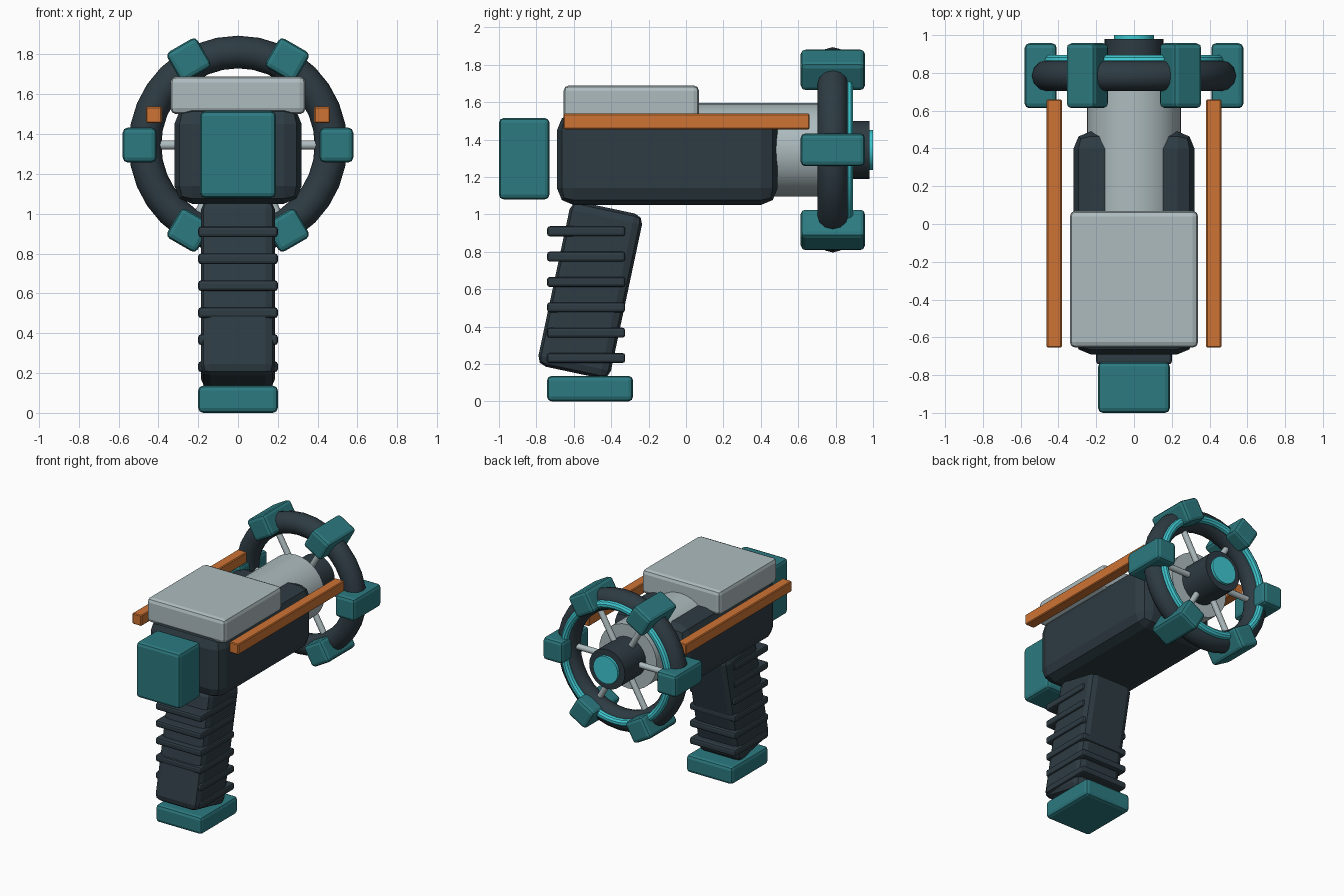
import bpy
import math
from mathutils import Matrix, Vector

if "Cube" in bpy.data.objects:
    bpy.data.objects.remove(bpy.data.objects["Cube"])


def material(name, rgb):
    m = bpy.data.materials.new(name)
    m.diffuse_color = (*rgb, 1)
    m.use_nodes = True
    m.node_tree.nodes["Principled BSDF"].inputs["Base Color"].default_value = m.diffuse_color
    return m


SLATE = material("dark slate", (0.027, 0.044, 0.056))
TEAL = material("teal", (0.025, 0.195, 0.216))
GREY = material("light grey", (0.42, 0.50, 0.52))
ORANGE = material("orange", (0.62, 0.174, 0.034))
CYAN = material("bright cyan", (0.05, 0.58, 0.64))

AXIS_Z = 1.345   # height of the barrel and wheel axis
WHEEL_Y = 0.785  # wheel plane


def finish(name, mat, bevel=0, segments=2, smooth=False):
    ob = bpy.context.object
    ob.name = name
    ob.data.materials.append(mat)
    if smooth:
        bpy.ops.object.shade_smooth_by_angle(angle=math.radians(35))
    if bevel:
        mod = ob.modifiers.new("bevel", 'BEVEL')
        mod.width = bevel
        mod.segments = segments
        mod.limit_method = 'ANGLE'
    return ob


def box(name, mat, x, y, z, bevel=0.02, segments=2):
    """Box given by its (min, max) range on each axis."""
    bpy.ops.mesh.primitive_cube_add(size=1)
    ob = bpy.context.object
    size = Vector([r[1] - r[0] for r in (x, y, z)])
    mid = Vector([(r[1] + r[0]) / 2 for r in (x, y, z)])
    ob.data.transform(Matrix.Diagonal((*size, 1)))
    ob.location = mid
    return finish(name, mat, bevel, segments)


def rod(name, mat, start, end, radius, verts=32, bevel=0):
    start, end = Vector(start), Vector(end)
    d = end - start
    bpy.ops.mesh.primitive_cylinder_add(radius=radius, depth=d.length, vertices=verts,
                                        location=(start + end) / 2,
                                        rotation=d.to_track_quat('Z', 'Y').to_euler())
    return finish(name, mat, bevel, smooth=True)


def ring(name, mat, y, major, minor, major_segments, minor_segments):
    bpy.ops.mesh.primitive_torus_add(location=(0, y, AXIS_Z), rotation=(math.pi / 2, 0, 0),
                                     major_radius=major, minor_radius=minor,
                                     major_segments=major_segments,
                                     minor_segments=minor_segments)
    return finish(name, mat, smooth=True)


# Body, top plate and front block
box("body", SLATE, (-0.32, 0.32), (-0.69, 0.49), (1.05, 1.54), 0.09)
box("top_plate", GREY, (-0.34, 0.34), (-0.655, 0.07), (1.50, 1.69), 0.03)
box("front_block", TEAL, (-0.19, 0.19), (-1.0, -0.73), (1.08, 1.515), 0.025)

# Tilted grip with level ridges and a foot
grip = box("grip", SLATE, (-0.187, 0.187), (-0.71, -0.314), (0.145, 1.045), 0.05)
grip.rotation_euler.x = -math.radians(12)
for i in range(6):
    z = 0.232 + i * 0.1355
    box("grip_ridge", SLATE, (-0.2, 0.2), (-0.743, -0.325), (z - 0.027, z + 0.027), 0.015)
box("grip_foot", TEAL, (-0.2, 0.2), (-0.743, -0.283), (0, 0.137), 0.025)

# Side rails
for s in (-1, 1):
    box("side_rail", ORANGE, sorted((s * 0.382, s * 0.462)), (-0.655, 0.66), (1.455, 1.538), 0.006, 1)

# Barrel, hub and glowing tip
rod("barrel", GREY, (0, 0.0, AXIS_Z), (0, 0.72, AXIS_Z), 0.25)
rod("hub", SLATE, (0, 0.68, AXIS_Z), (0, 0.98, AXIS_Z), 0.155, 24)
rod("tip", CYAN, (0, 0.9, AXIS_Z), (0, 1.0, AXIS_Z), 0.107, 24)

# Wheel with an inlaid glowing ring
ring("wheel_rim", SLATE, WHEEL_Y, 0.467, 0.082, 32, 12)
ring("glow_ring", CYAN, 0.865, 0.452, 0.03, 48, 10)

# Six spokes and rim clamps
for i in range(6):
    a = i * math.pi / 3
    d = Vector((math.cos(a), 0, math.sin(a)))
    centre = Vector((0, WHEEL_Y, AXIS_Z))
    rod("spoke", GREY, centre + d * 0.1, centre + d * 0.45, 0.023, 12)
    clamp = box("rim_clamp", TEAL, (-0.085, 0.085), (-0.172, 0.172), (-0.0875, 0.0875), 0.025)
    clamp.location = centre + d * 0.494
    clamp.rotation_euler.y = -a
